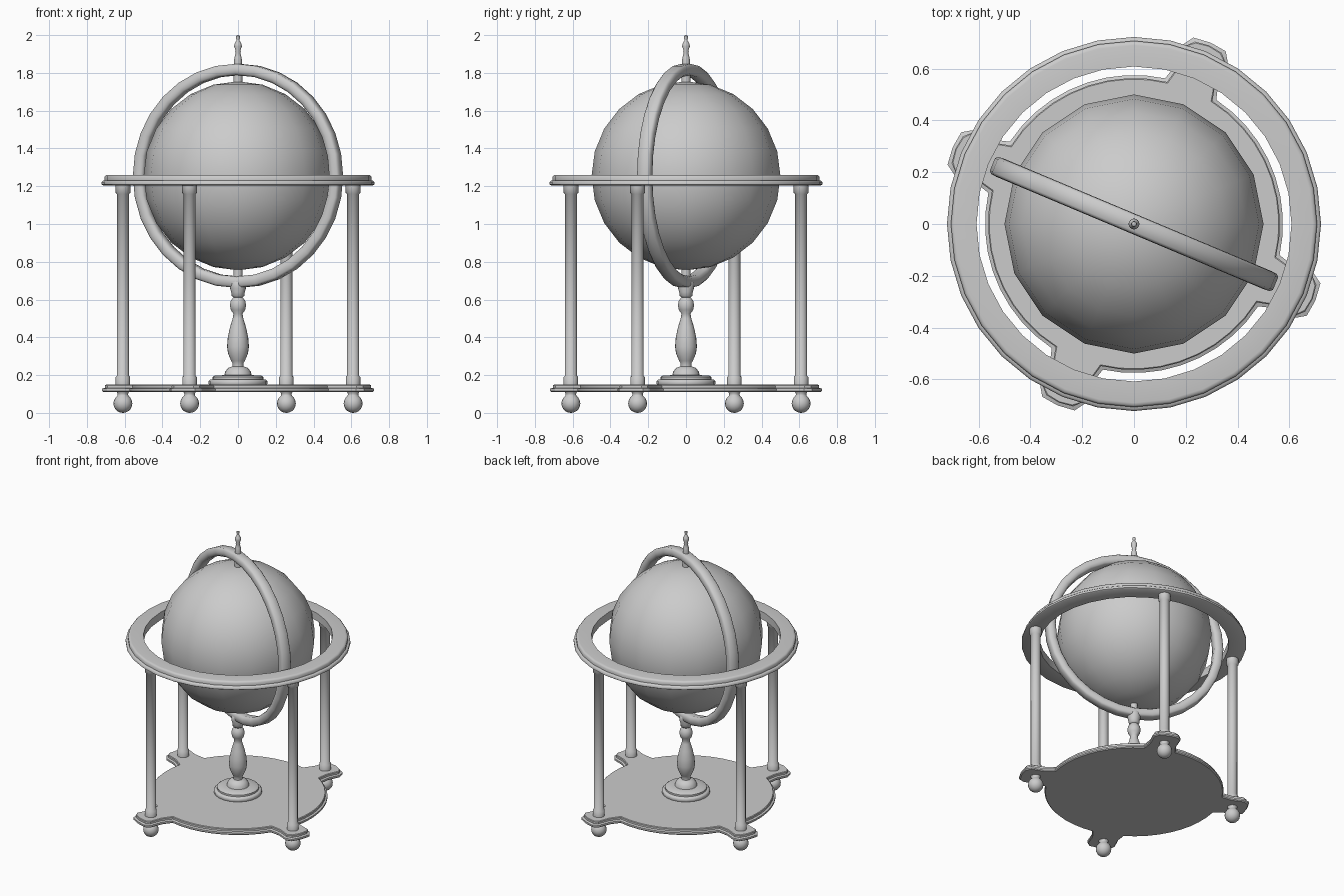
import bpy, bmesh, math
from mathutils import Matrix, Vector

cube = bpy.data.objects.get("Cube")
if cube:
    bpy.data.objects.remove(cube, do_unlink=True)

GREY = (0.6, 0.6, 0.6, 1)
mat = bpy.data.materials.new("plain grey")
mat.use_nodes = True
mat.diffuse_color = GREY
mat.node_tree.nodes["Principled BSDF"].inputs["Base Color"].default_value = GREY

CENTRE = 1.255
TURN = math.radians(-22.8)
LEGS = [TURN + i * math.pi / 2 for i in range(4)]


def finish(name, bm, angle=50):
    bmesh.ops.recalc_face_normals(bm, faces=bm.faces)
    mesh = bpy.data.meshes.new(name)
    bm.to_mesh(mesh)
    bm.free()
    mesh.materials.append(mat)
    obj = bpy.data.objects.new(name, mesh)
    bpy.context.collection.objects.link(obj)
    bpy.ops.object.select_all(action="DESELECT")
    obj.select_set(True)
    bpy.context.view_layer.objects.active = obj
    bpy.ops.object.shade_smooth_by_angle(angle=math.radians(angle))
    return obj


def lathe(name, profile, segments, closed=False):
    """Turn a (radius, height) profile around z."""
    bm = bmesh.new()
    verts = [bm.verts.new((r, 0, z)) for r, z in profile]
    pairs = list(zip(verts, verts[1:]))
    if closed:
        pairs.append((verts[-1], verts[0]))
    edges = [bm.edges.new(p) for p in pairs]
    bmesh.ops.spin(bm, geom=verts + edges, axis=(0, 0, 1), cent=(0, 0, 0),
                   angle=2 * math.pi, steps=segments, use_merge=True)
    bmesh.ops.remove_doubles(bm, verts=bm.verts, dist=0.0001)
    return finish(name, bm)


# Globe with short axle pins
bm = bmesh.new()
bmesh.ops.create_uvsphere(bm, u_segments=16, v_segments=12, radius=0.5,
                          matrix=Matrix.Translation((0, 0, CENTRE)))
finish("globe", bm)
for name, low, high in (("lower_pin", 0.70, 0.77), ("upper_pin", 1.74, 1.81)):
    lathe(name, [(0, low), (0.024, low), (0.024, high), (0, high)], 16)

# Upright ring with rounded edges around the globe
meridian = lathe("meridian_ring", [
    (0.533, -0.022), (0.543, -0.035), (0.56, -0.038), (0.583, -0.036), (0.593, -0.026),
    (0.593, 0.026), (0.583, 0.036), (0.56, 0.038), (0.543, 0.035), (0.533, 0.022)],
    32, closed=True)
meridian.matrix_world = (Matrix.Translation((0, 0, CENTRE))
                         @ Matrix.Rotation(TURN, 4, "Z")
                         @ Matrix.Rotation(math.pi / 2, 4, "X"))

# Flat ring resting on the columns
lathe("horizon_ring", [
    (0.608, 1.205), (0.715, 1.205), (0.722, 1.21), (0.722, 1.222), (0.716, 1.229),
    (0.707, 1.231), (0.707, 1.25), (0.70, 1.258), (0.69, 1.26), (0.608, 1.26)],
    32, closed=True)


# Base plate: a disc with four tabs, stepped at the rim
def plate_outline(inset):
    radius = 0.575 - inset
    half = 0.107 - inset
    tab = [(radius, -half), (0.63, inset - 0.089), (0.715, inset - 0.092),
           (0.752 - inset, inset - 0.068), (0.76 - inset, 0)]
    tab += [(r, -t) for r, t in reversed(tab[:-1])]
    gap = math.asin(half / radius)
    points = []
    for a in LEGS:
        rot = Matrix.Rotation(a, 3, "Z")
        points += [rot @ Vector((math.sqrt(r * r - t * t) if r == radius else r, t, 0))
                   for r, t in tab]
        span = math.pi / 2 - 2 * gap
        for i in range(1, 9):
            b = a + gap + span * i / 9
            points.append(Vector((radius * math.cos(b), radius * math.sin(b), 0)))
    return points


bm = bmesh.new()
layers = []
for inset, z in ((0.006, 0.11), (0, 0.116), (0, 0.128), (0.012, 0.133),
                 (0.012, 0.146), (0.016, 0.15)):
    layers.append([bm.verts.new((p.x, p.y, z)) for p in plate_outline(inset)])
for low, high in zip(layers, layers[1:]):
    for i in range(len(low)):
        bm.faces.new((low[i - 1], low[i], high[i], high[i - 1]))
caps = [bm.faces.new(layers[0]), bm.faces.new(layers[-1])]
bmesh.ops.poke(bm, faces=caps)
finish("base_plate", bm, 30)

# Columns with collars, standing on ball feet
column = [(0, 0.145), (0.038, 0.145), (0.038, 0.19), (0.032, 0.196),
          (0.032, 1.159), (0.039, 1.165), (0.039, 1.206), (0, 1.206)]
foot = [(0.05 * math.sin(a), 0.05 - 0.05 * math.cos(a))
        for a in (math.pi * i / 10 for i in range(9))]
foot += [(0.027, 0.1), (0.034, 0.112), (0, 0.112)]
for i, a in enumerate(LEGS):
    spot = (0.661 * math.cos(a), 0.661 * math.sin(a), 0)
    lathe(f"column_{i + 1}", column, 16).location = spot
    lathe(f"foot_{i + 1}", foot, 16).location = spot

# Turned pedestal in the middle
lathe("pedestal", [
    (0, 0.145), (0.15, 0.145), (0.155, 0.152), (0.155, 0.168), (0.148, 0.176),
    (0.135, 0.178), (0.135, 0.19), (0.125, 0.197), (0.072, 0.2), (0.068, 0.218),
    (0.052, 0.238), (0.03, 0.246), (0.03, 0.265), (0.036, 0.275), (0.053, 0.315),
    (0.058, 0.35), (0.054, 0.40), (0.042, 0.455), (0.028, 0.50), (0.024, 0.525),
    (0.038, 0.545), (0.043, 0.57), (0.038, 0.595), (0.024, 0.612), (0.034, 0.62),
    (0.036, 0.64), (0.042, 0.66), (0.042, 0.69), (0.034, 0.7), (0, 0.7)], 20)

# Finial on top
lathe("finial", [
    (0, 1.835), (0.021, 1.835), (0.021, 1.865), (0.018, 1.885), (0.012, 1.905),
    (0.015, 1.912), (0.013, 1.92), (0.021, 1.94), (0.018, 1.955), (0.009, 1.97),
    (0.007, 1.978), (0.011, 1.987), (0.009, 1.996), (0, 2.0)], 16)
